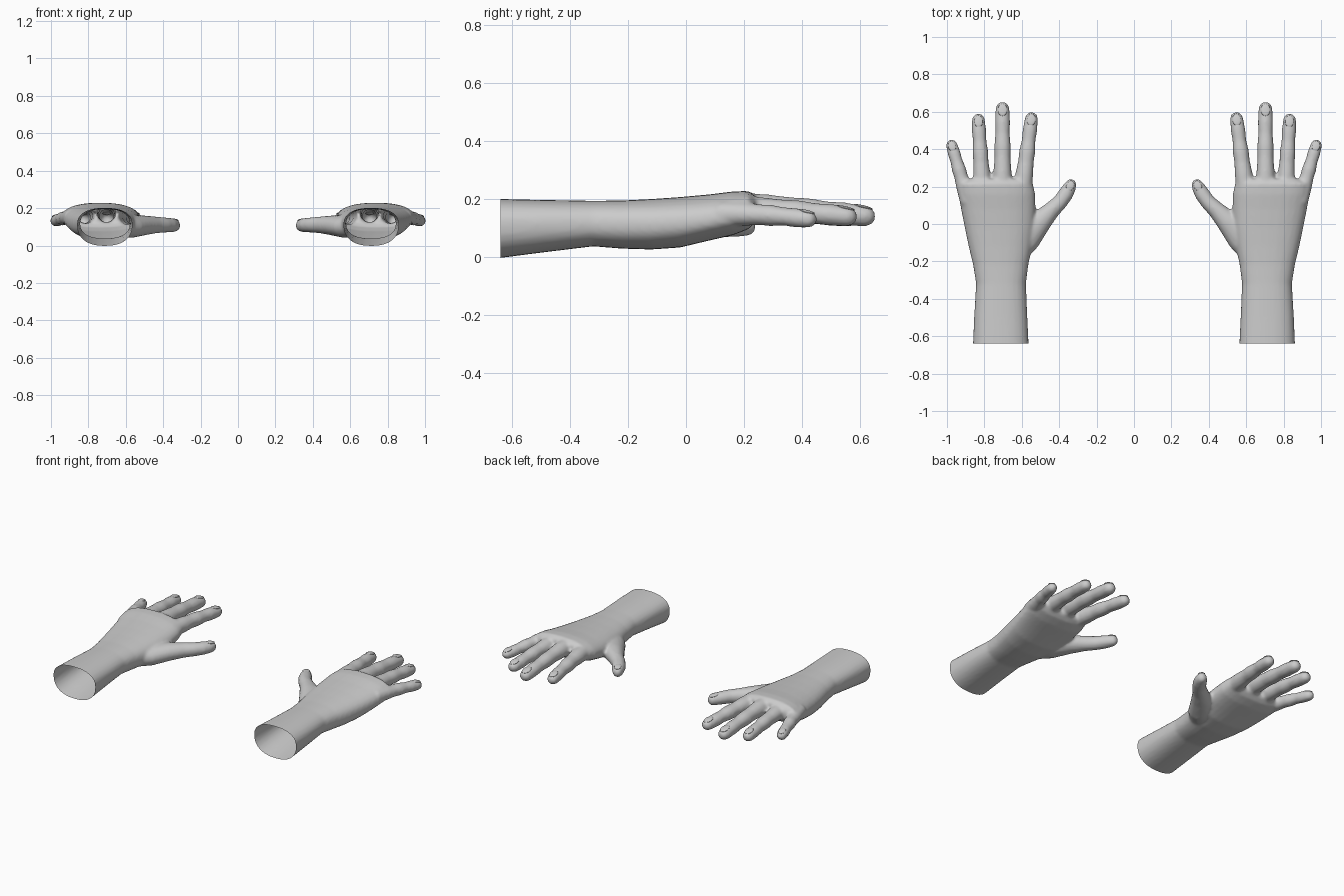
import bpy, bmesh, math
from mathutils import Vector, Matrix

if "Cube" in bpy.data.objects:
    bpy.data.objects.remove(bpy.data.objects["Cube"])

skin = bpy.data.materials.new("plain grey")
skin.diffuse_color = (0.6, 0.6, 0.6, 1)
skin.use_nodes = True
skin.node_tree.nodes["Principled BSDF"].inputs["Base Color"].default_value = skin.diffuse_color
WRIST = -0.64
UP = Vector((0, 0, 1))


def loft(bm, rings):
    """Skin a closed solid over a list of equal-sized rings of points."""
    loops = [[bm.verts.new(p) for p in ring] for ring in rings]
    n = len(loops[0])
    for a, b in zip(loops, loops[1:]):
        for i in range(n):
            j = (i + 1) % n
            bm.faces.new((a[i], a[j], b[j], b[i]))
    bm.faces.new(loops[0][::-1])
    bm.faces.new(loops[-1])


def palm_ring(y, x0, x1, side, top, low, n=28):
    """Flattened cross-section with separate upper and lower heights."""
    pts = []
    for i in range(n):
        a = math.tau * i / n
        c, s = math.cos(a), math.sin(a)
        x = (x0 + x1) / 2 + (x1 - x0) / 2 * math.copysign(abs(c) ** 0.85, c)
        h = top - side if s > 0 else side - low
        pts.append(Vector((x, y, side + h * math.copysign(abs(s) ** 0.85, s))))
    return pts


def tube(bm, path, n=16):
    """Elliptical tube along (x, y, z, half width, half height), round tip."""
    pts = [Vector(p[:3]) for p in path]
    sizes = [p[3:] for p in path]
    tip, (w, h) = pts[-1], sizes[-1]
    d = (tip - pts[-2]).normalized()
    pts[-1] = tip - d * w
    dirs = [(pts[min(i + 1, len(pts) - 1)] - pts[max(i - 1, 0)]).normalized()
            for i in range(len(pts))]
    for deg in (25, 45, 65, 82):
        a = math.radians(deg)
        pts.append(tip - d * w * (1 - math.sin(a)))
        sizes.append((w * math.cos(a), h * math.cos(a)))
        dirs.append(d)
    rings = []
    for p, (rw, rh), t in zip(pts, sizes, dirs):
        side = t.cross(UP).normalized()
        up = side.cross(t)
        rings.append([p + side * rw * math.cos(math.tau * i / n)
                      + up * rh * math.sin(math.tau * i / n) for i in range(n)])
    loft(bm, rings)


def finger(base, tip, wb, wt):
    """Straight finger with slight swellings at the joints."""
    b, t = Vector(base), Vector(tip)
    path = []
    for f, k in ((0, 0), (0.25, 0.25), (0.4, 0.6), (0.52, 0.5),
                 (0.66, 0.9), (0.78, 0.75), (0.9, 0.95), (1, 1)):
        p = b.lerp(t, f)
        w = wb + (wt - wb) * k
        p.z += 0.006 * math.sin(math.pi * f)
        path.append((*p, w, w * 0.97))
    return path


# forearm and palm: y, inner x, outer x, side height, top, bottom
PALM = [(-0.67, .562, .862, .112, .202, -.006), (-0.5, .57, .855, .115, .198, .016),
        (-0.32, .578, .844, .116, .195, .038), (-0.22, .565, .86, .115, .196, .03),
        (-0.12, .545, .884, .115, .201, .027), (-0.02, .53, .905, .12, .208, .034),
        (0.08, .526, .925, .13, .217, .058), (0.16, .528, .938, .143, .227, .076),
        (0.215, .54, .938, .155, .229, .097), (0.24, .575, .89, .16, .212, .12)]

# four fingers and the thumb
DIGITS = [finger((.60, .16, .16), (.544, .598, .137), .052, .035),
          finger((.703, .16, .175), (.703, .653, .138), .052, .037),
          finger((.808, .16, .165), (.834, .59, .137), .05, .035),
          finger((.885, .12, .15), (.983, .45, .128), .046, .031),
          [(.64, -.17, .105, .06, .06), (.575, -.075, .1, .078, .06),
           (.50, .015, .108, .062, .053), (.44, .075, .11, .046, .045),
           (.395, .118, .11, .041, .041), (.365, .16, .109, .041, .039),
           (.345, .195, .108, .036, .036), (.325, .238, .106, .031, .034)]]

bm = bmesh.new()
loft(bm, [palm_ring(*r) for r in PALM])
for d in DIGITS:
    tube(bm, d)
bmesh.ops.recalc_face_normals(bm, faces=bm.faces)
mesh = bpy.data.meshes.new("hand_parts")
bm.to_mesh(mesh)
bm.free()
hands = bpy.data.objects.new("hands", mesh)
bpy.context.collection.objects.link(hands)

# fuse the parts into one skin and soften the joins
rem = hands.modifiers.new("fuse", "REMESH")
rem.mode = "VOXEL"
rem.voxel_size = 0.009
soft = hands.modifiers.new("soften", "SMOOTH")
soft.factor = 0.5
soft.iterations = 6
deps = bpy.context.evaluated_depsgraph_get()
fused = bpy.data.meshes.new_from_object(hands.evaluated_get(deps))
hands.modifiers.clear()

# open the wrist end
bm = bmesh.new()
bm.from_mesh(fused)
bmesh.ops.bisect_plane(bm, geom=bm.verts[:] + bm.edges[:] + bm.faces[:],
                       plane_co=(0, WRIST, 0), plane_no=(0, -1, 0), clear_outer=True)
for f in bm.faces:
    f.smooth = True
bm.to_mesh(fused)
bm.free()
hands.data = fused

# finger nails: thin domes lying on the finger tips
bm = bmesh.new()
for d in DIGITS:
    tip, prev = Vector(d[-1][:3]), Vector(d[-2][:3])
    w, h = d[-1][3:]
    t = (tip - prev).normalized()
    side = t.cross(UP).normalized()
    up = side.cross(t)
    pos = tip - t * w * 1.25 + up * (h - 0.005)
    frame = Matrix((side, t, up)).transposed().to_4x4()
    m = (Matrix.Translation(pos) @ frame @ Matrix.Rotation(-0.12, 4, "X")
         @ Matrix.Diagonal((w * 0.68, w * 0.95, 0.006, 1)))
    bmesh.ops.create_uvsphere(bm, u_segments=16, v_segments=8, radius=1, matrix=m)
for f in bm.faces:
    f.smooth = True
mesh = bpy.data.meshes.new("finger_nails")
bm.to_mesh(mesh)
bm.free()
nails = bpy.data.objects.new("finger_nails", mesh)
bpy.context.collection.objects.link(nails)

# mirror to make the pair
for ob in (hands, nails):
    ob.data.materials.clear()
    ob.data.materials.append(skin)
    mir = ob.modifiers.new("pair", "MIRROR")
    mir.use_axis[0] = True
    mir.use_mirror_merge = False
